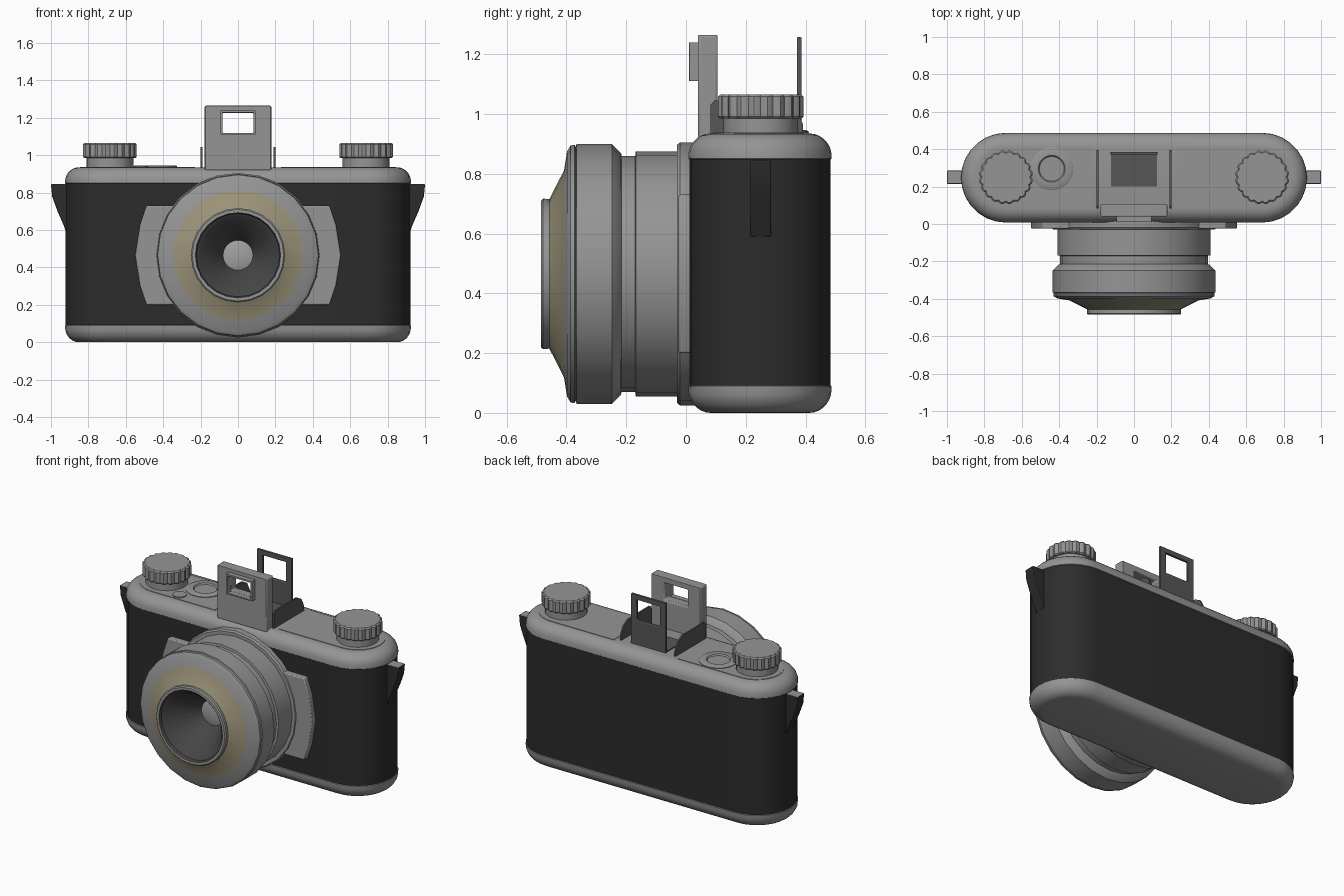
import bpy, bmesh
from math import sin, cos, pi, radians
from mathutils import Vector

if "Cube" in bpy.data.objects:
    bpy.data.objects.remove(bpy.data.objects["Cube"])


def material(name, rgb):
    m = bpy.data.materials.new(name)
    m.use_nodes = True
    m.diffuse_color = (*rgb, 1)
    bsdf = m.node_tree.nodes["Principled BSDF"]
    bsdf.inputs["Base Color"].default_value = (*rgb, 1)
    bsdf.inputs["Roughness"].default_value = 0.6
    return m


METAL = material("satin_metal", (0.30, 0.30, 0.30))
LEATHER = material("black_leather", (0.025, 0.025, 0.025))
GOLD = material("pale_gold", (0.33, 0.29, 0.19))
DARK = material("dark_grey_metal", (0.095, 0.095, 0.095))
FUNNEL = material("lens_interior", (0.06, 0.06, 0.06))
GLASS = material("lens_glass", (0.36, 0.36, 0.36))

LENS_Z = 0.465
BODY_Y = 0.2475
TOP = 0.935


def loft(name, rings, mats, spans=None, closed=False, bevel=0, angle=35):
    """Skin a list of equal-length rings; cap the ends unless closed."""
    bm = bmesh.new()
    rows = [[bm.verts.new(p) for p in ring] for ring in rings]
    n = len(rows[0])
    pairs = list(zip(rows, rows[1:] + rows[:1])) if closed else list(zip(rows, rows[1:]))
    for k, (a, b) in enumerate(pairs):
        for i in range(n):
            f = bm.faces.new((a[i], a[(i + 1) % n], b[(i + 1) % n], b[i]))
            f.material_index = spans[k] if spans else 0
    if not closed:
        bm.faces.new(rows[0])
        bm.faces.new(rows[-1]).material_index = spans[-1] if spans else 0
    bmesh.ops.recalc_face_normals(bm, faces=bm.faces)
    mesh = bpy.data.meshes.new(name)
    bm.to_mesh(mesh)
    bm.free()
    for m in mats:
        mesh.materials.append(m)
    ob = bpy.data.objects.new(name, mesh)
    bpy.context.collection.objects.link(ob)
    if bevel:
        mod = ob.modifiers.new("bevel", "BEVEL")
        mod.width, mod.segments, mod.limit_method = bevel, 2, "ANGLE"
    bpy.ops.object.select_all(action="DESELECT")
    ob.select_set(True)
    bpy.context.view_layer.objects.active = ob
    bpy.ops.object.shade_smooth_by_angle(angle=radians(angle))
    return ob


def stadium(r, z, half=0.685, steps=14):
    """Plan outline with fully rounded ends."""
    pts = []
    for side, start in ((1, -pi / 2), (-1, pi / 2)):
        for i in range(steps + 1):
            a = start + pi * i / steps
            pts.append((side * half + r * cos(a), BODY_Y + r * sin(a), z))
    return pts


def lens_ring(r, y, n=24):
    return [(r * cos(2 * pi * i / n), y, LENS_Z + r * sin(2 * pi * i / n)) for i in range(n)]


def disc(x, y, z, r, n=28):
    return [(x + r * cos(2 * pi * i / n), y + r * sin(2 * pi * i / n), z) for i in range(n)]


def rect(hx, z0, z1, y):
    return [(-hx, y, z0), (hx, y, z0), (hx, y, z1), (-hx, y, z1)]


def window_frame(name, outer, inner, y0, y1, mat, bevel):
    rings = [rect(*outer, y0), rect(*outer, y1), rect(*inner, y1), rect(*inner, y0)]
    return loft(name, rings, [mat], closed=True, bevel=bevel)


# Body: leather wrap between rounded metal caps
loft("leather_body", [stadium(0.236, 0.08), stadium(0.236, 0.86)], [LEATHER])


def cap_rings(z_edge, z_end):
    h = z_end - z_edge
    rings = [stadium(0.232, z_edge), stadium(0.24, z_edge + 0.06 * h)]
    for i in range(1, 8):
        a = pi / 2 * i / 7
        rings.append(stadium(0.24 - 0.075 * (1 - cos(a)), z_edge + h * (0.15 + 0.85 * sin(a))))
    return rings


loft("top_cap", cap_rings(0.845, TOP), [METAL], angle=40)
loft("bottom_cap", cap_rings(0.095, 0.0), [METAL], angle=40)

# Lens base: round flange and side wings
loft("lens_flange", [lens_ring(0.44, 0.03), lens_ring(0.44, -0.02), lens_ring(0.432, -0.03)], [METAL])
wing = [(0.3, 0.265), (0.49, 0.265), (0.525, 0.16), (0.55, 0.0)]
wing += [(x, -z) for x, z in reversed(wing[:-1])]
for side, label in ((1, "left"), (-1, "right")):
    rings = [[(side * x, y, LENS_Z + z) for x, z in wing] for y in (0.02, -0.025)]
    loft(label + "_lens_wing", rings, [METAL], bevel=0.006)

# Lens barrel: radius, depth and colour of the span that follows
barrel = [
    (0.41, -0.02, 0), (0.41, -0.168, 0), (0.395, -0.17, 0), (0.395, -0.215, 0),
    (0.405, -0.218, 0), (0.435, -0.248, 0), (0.435, -0.366, 0), (0.425, -0.369, 0),
    (0.432, -0.373, 0), (0.43, -0.386, 0), (0.41, -0.398, 0), (0.347, -0.408, 1),
    (0.25, -0.457, 0), (0.252, -0.478, 0), (0.245, -0.485, 0), (0.228, -0.485, 2),
    (0.222, -0.468, 2), (0.205, -0.46, 2), (0.08, -0.26, 3), (0.045, -0.27, 3)]
loft("lens_barrel", [lens_ring(r, y) for r, y, c in barrel], [METAL, GOLD, FUNNEL, GLASS],
     spans=[c for r, y, c in barrel])


# Ribbed winding knobs
def ribbed(x, z, shrink=0.0, ribs=20):
    bumps = (0.135, 0.142, 0.145, 0.142)
    pts = []
    for i in range(ribs * 4):
        a, r = 2 * pi * i / (ribs * 4), bumps[i % 4] - shrink
        pts.append((x + r * cos(a), 0.25 + r * sin(a), z))
    return pts


for side, label in ((1, "left"), (-1, "right")):
    x = side * 0.685
    loft(label + "_knob_base", [disc(x, 0.25, 0.92, 0.125), disc(x, 0.25, 0.99, 0.125)], [METAL])
    loft(label + "_knob", [ribbed(x, 0.985, 0.006), ribbed(x, 0.991), ribbed(x, 1.058),
                           ribbed(x, 1.066, 0.008)], [METAL], angle=30)

    # Thin top panels with a rounded outer end
    panel = [(0.23, -0.16), (0.685, -0.16)]
    panel += [(0.685 + 0.16 * cos(a), 0.16 * sin(a)) for a in (pi * (i / 12 - 0.5) for i in range(1, 12))]
    panel += [(0.685, 0.16), (0.23, 0.16)]
    loft(label + "_top_panel", [[(side * px, 0.252 + py, z) for px, py in panel]
                                for z in (0.93, TOP + 0.003)], [METAL])

    # Strap lugs: dark tapered sides, metal top
    lug = [(0.90, 0.845), (1.0, 0.845), (0.994, 0.78), (0.965, 0.70), (0.93, 0.62), (0.92, 0.59), (0.90, 0.59)]
    ob = loft(label + "_strap_lug", [[(side * lx, y, z) for lx, z in lug] for y in (0.215, 0.285)],
              [LEATHER, METAL], bevel=0.004)
    for f in ob.data.polygons:
        f.material_index = 1 if f.normal.z > 0.9 else 0

    # Viewfinder side brackets
    bracket = [(0.082, 0.925), (0.082, 1.03), (0.095, 1.045), (0.32, 1.045),
               (0.365, 1.02), (0.392, 0.965), (0.392, 0.925)]
    loft(label + "_finder_bracket", [[(side * bx, y, z) for y, z in bracket]
                                     for bx in (0.19, 0.2)], [DARK])

# Shutter button and small release pin
loft("shutter_button", [disc(-0.44, 0.295, 0.92, 0.115), disc(-0.44, 0.295, 0.942, 0.115),
                        disc(-0.44, 0.295, 0.946, 0.108), disc(-0.44, 0.295, 0.946, 0.072),
                        disc(-0.44, 0.295, 0.938, 0.066)], [METAL])
loft("release_pin", [disc(-0.52, 0.145, 0.92, 0.042), disc(-0.52, 0.145, 0.943, 0.042)], [METAL])

# Folding viewfinder: front frame, raised window rim, rear sight and floor
window_frame("front_finder_frame", (0.178, 0.915, 1.265), (0.083, 1.118, 1.228), 0.04, 0.105, METAL, 0.008)
window_frame("front_window_rim", (0.094, 1.11, 1.24), (0.083, 1.118, 1.228), 0.01, 0.045, METAL, 0.002)
window_frame("rear_finder_sight", (0.125, 0.925, 1.257), (0.083, 1.095, 1.225), 0.371, 0.386, DARK, 0.004)
loft("finder_floor", [[(-0.122, 0.2, z), (0.122, 0.2, z), (0.122, 0.385, z), (-0.122, 0.385, z)]
                      for z in (0.93, 0.941)], [DARK])
